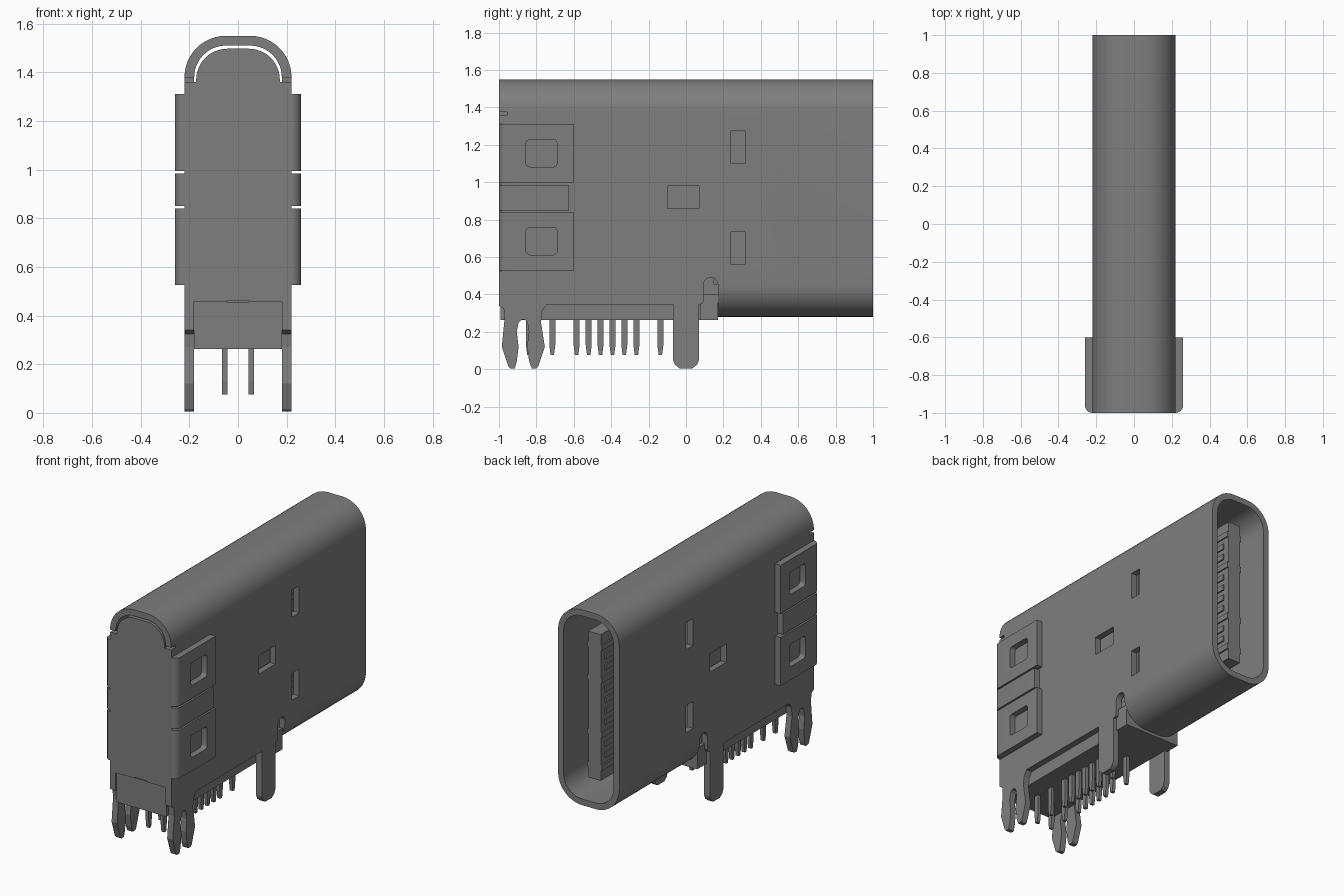
import bpy, bmesh, math
from mathutils import Vector

cube = bpy.data.objects.get("Cube")
if cube:
    bpy.data.objects.remove(cube, do_unlink=True)

metal = bpy.data.materials.new("dark grey metal")
metal.use_nodes = True
GREY = (0.21, 0.21, 0.21, 1)
metal.diffuse_color = GREY
metal.node_tree.nodes["Principled BSDF"].inputs["Base Color"].default_value = GREY


def finish(name, bm):
    bmesh.ops.recalc_face_normals(bm, faces=bm.faces)
    mesh = bpy.data.meshes.new(name)
    bm.to_mesh(mesh)
    bm.free()
    mesh.materials.append(metal)
    ob = bpy.data.objects.new(name, mesh)
    bpy.context.collection.objects.link(ob)
    return ob


def prism(name, pts, a, b, axis):
    """Extrude an outline from a to b: (x, z) along y, (y, z) along x, (x, y) along z."""
    place = {"y": lambda p, t: (p[0], t, p[1]),
             "x": lambda p, t: (t, p[0], p[1]),
             "z": lambda p, t: (p[0], p[1], t)}[axis]
    bm = bmesh.new()
    lo = [bm.verts.new(place(p, a)) for p in pts]
    hi = [bm.verts.new(place(p, b)) for p in pts]
    bm.faces.new(lo)
    bm.faces.new(hi[::-1])
    n = len(pts)
    for i in range(n):
        bm.faces.new((lo[i], lo[(i + 1) % n], hi[(i + 1) % n], hi[i]))
    return finish(name, bm)


def box(name, x0, x1, y0, y1, z0, z1):
    return prism(name, [(x0, z0), (x1, z0), (x1, z1), (x0, z1)], y0, y1, "y")


def rounded(x0, x1, z0, z1, r, steps=12):
    """Counter-clockwise rounded rectangle."""
    pts = []
    for i, (cx, cz) in enumerate([(x1 - r, z1 - r), (x0 + r, z1 - r),
                                  (x0 + r, z0 + r), (x1 - r, z0 + r)]):
        for k in range(steps + 1):
            t = math.pi / 2 * (i + k / steps)
            pts.append((cx + r * math.cos(t), cz + r * math.sin(t)))
    return pts


def arch(w, top, r, z0, steps=12):
    """Outline with rounded top corners and a straight base."""
    return rounded(-w, w, z0 - 1, top, r, steps)[:2 * steps + 2] + [(-w, z0), (w, z0)]


def cut(ob, cutters):
    for c in cutters:
        c.hide_render = True
        m = ob.modifiers.new("cut", "BOOLEAN")
        m.operation = "DIFFERENCE"
        m.solver = "EXACT"
        m.object = c
    bpy.context.view_layer.update()
    dg = bpy.context.evaluated_depsgraph_get()
    mesh = bpy.data.meshes.new_from_object(ob.evaluated_get(dg))
    ob.modifiers.clear()
    ob.data = mesh
    for c in cutters:
        bpy.data.objects.remove(c, do_unlink=True)


def smooth(ob):
    bpy.ops.object.select_all(action="DESELECT")
    ob.select_set(True)
    bpy.context.view_layer.objects.active = ob
    bpy.ops.object.shade_smooth_by_angle(angle=math.radians(30))


# Outer shell: a rounded tube, cut away under the front half
outer = rounded(-0.22, 0.22, 0.28, 1.55, 0.17)
inner = rounded(-0.18, 0.18, 0.32, 1.51, 0.13)
bm = bmesh.new()
loops = [[bm.verts.new((x, y, z)) for x, z in pts]
         for pts, y in ((outer, -1), (outer, 1), (inner, 1), (inner, -1))]
for a, b in zip(loops, loops[1:] + loops[:1]):
    for i in range(len(a)):
        j = (i + 1) % len(a)
        bm.faces.new((a[i], a[j], b[j], b[i]))
shell = finish("outer_shell", bm)
slot = [(0.095, 0.4), (0.17, 0.4)] + [
    (0.1325 + 0.0375 * math.cos(t), 0.453 + 0.0375 * math.sin(t))
    for t in [math.pi * k / 10 for k in range(11)]]
cut(shell, [
    box("cut_under", -0.4, 0.4, -1.1, 0.17, 0.1, 0.45),
    prism("cut_slot", slot, -0.4, 0.4, "x"),
    box("cut_upper_window", -0.4, 0.4, 0.24, 0.315, 1.10, 1.275),
    box("cut_lower_window", -0.4, 0.4, 0.24, 0.315, 0.56, 0.735),
    box("cut_middle_window", -0.4, 0.4, -0.10, 0.07, 0.86, 0.98),
    box("cut_front_notch", -0.4, 0.4, -1.1, -0.957, 1.36, 1.376)])
smooth(shell)

# Lower side walls with forked front legs and a wide middle leg
wall = [(-1, 0.45), (-1, 0.34), (-0.975, 0.325), (-0.97, 0.27), (-0.985, 0.12),
        (-0.95, 0.015), (-0.94, 0.005), (-0.915, 0.005), (-0.905, 0.04), (-0.895, 0.12),
        (-0.905, 0.2), (-0.895, 0.25), (-0.88, 0.265), (-0.86, 0.265), (-0.848, 0.25),
        (-0.84, 0.2), (-0.85, 0.12), (-0.838, 0.04), (-0.825, 0.005), (-0.80, 0.005),
        (-0.79, 0.015), (-0.755, 0.12), (-0.775, 0.25), (-0.77, 0.31), (-0.745, 0.345),
        (-0.07, 0.345), (-0.07, 0.05), (-0.06, 0.025), (-0.035, 0.005), (0.035, 0.005),
        (0.06, 0.025), (0.07, 0.05), (0.07, 0.345), (0.088, 0.352), (0.095, 0.37),
        (0.095, 0.45)]

# Side tabs wrapping the front corners, in (x, y) with a rounded front edge
def tab_profile(s, back):
    arc = [(s * (0.22 + 0.04 * math.sin(t)), -0.96 - 0.04 * math.cos(t))
           for t in [math.pi / 2 * k / 6 for k in range(7)]]
    return arc + [(s * 0.26, back), (s * 0.218, back), (s * 0.218, -1)]

for s, side in ((1, "left"), (-1, "right")):
    prism(side + "_lower_wall_and_legs", wall, s * 0.18, s * 0.22, "x")
    for label, z0, z1 in (("upper", 0.995, 1.31), ("lower", 0.525, 0.84)):
        tab = prism(f"{side}_{label}_tab", tab_profile(s, -0.6), z0, z1, "z")
        zc = 1.155 if label == "upper" else 0.685
        window = rounded(-0.855, -0.69, zc - 0.073, zc + 0.073, 0.02, 4)
        cut(tab, [prism("cut_tab", window, s * 0.2205, s * 0.3, "x")])
        smooth(tab)
    smooth(prism(side + "_middle_tab", tab_profile(s, -0.625), 0.85, 0.985, "z"))

# Front cover, with an arched gap below the shell roof
cover = arch(0.172, 1.497, 0.128, 1.36)[:-2] + [
    (-0.172, 1.36), (-0.22, 1.36), (-0.22, 0.34), (-0.185, 0.34), (-0.185, 0.455),
    (-0.045, 0.455), (-0.045, 0.462), (0.045, 0.462), (0.045, 0.455),
    (0.185, 0.455), (0.185, 0.34), (0.22, 0.34), (0.22, 1.36), (0.172, 1.36)]
smooth(prism("front_cover", cover, -1, -0.96, "y"))

# Inner housing and its base block
smooth(prism("inner_housing", arch(0.172, 1.495, 0.128, 0.45), -0.96, 0.15, "y"))
box("base_block", -0.18, 0.18, -0.992, 0.17, 0.262, 0.455)
box("base_block_heel", -0.2, 0.2, 0.075, 0.17, 0.262, 0.40)

# Tongue in the mouth, with a thicker root and contact strips
box("tongue_root", -0.09, 0.09, 0.14, 0.36, 0.42, 1.41)
box("tongue", -0.045, 0.045, 0.15, 0.94, 0.44, 1.39)
for s, side in ((1, "left"), (-1, "right")):
    for i in range(12):
        z = 0.915 + (i - 5.5) * 0.071
        end = 0.94 if i in (0, 3, 8, 11) else 0.90
        x0, x1 = sorted((s * 0.04, s * 0.054))
        box(f"{side}_contact_{i + 1}", x0, x1, 0.36, end, z - 0.018, z + 0.018)

# Two rows of tapered solder pins
for s, side in ((1, "left"), (-1, "right")):
    for i, y in enumerate((-0.84, -0.715, -0.585, -0.52, -0.457, -0.393, -0.33, -0.265, -0.137)):
        pin = [(y - 0.016, 0.27), (y - 0.016, 0.13), (y - 0.009, 0.075),
               (y + 0.009, 0.075), (y + 0.016, 0.13), (y + 0.016, 0.27)]
        prism(f"{side}_pin_{i + 1}", pin, s * 0.043, s * 0.065, "x")
